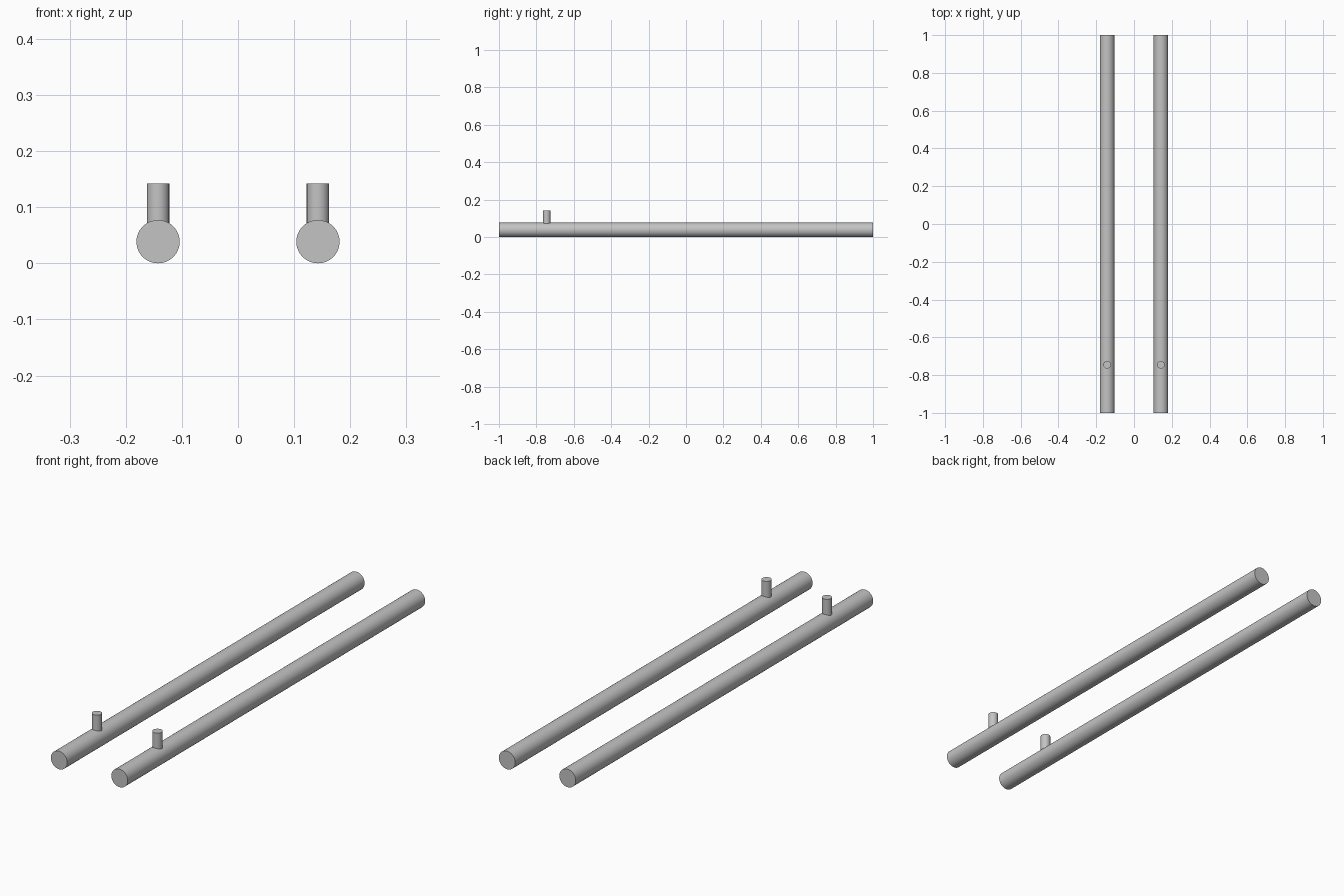
import bpy
import math

cube = bpy.data.objects.get("Cube")
if cube:
    bpy.data.objects.remove(cube, do_unlink=True)

# Single light grey metal
GREY = (0.55, 0.55, 0.55, 1.0)
metal = bpy.data.materials.new("light_grey_metal")
metal.use_nodes = True
metal.diffuse_color = GREY
metal.node_tree.nodes["Principled BSDF"].inputs["Base Color"].default_value = GREY

RAIL_RADIUS = 0.0385
RAIL_X = 0.1425
PEG_RADIUS = 0.02
PEG_Y = -0.745
PEG_TOP = 0.142


def rod(name, radius, length, location, rotation=(0, 0, 0)):
    """Smooth capped cylinder with sharp rims."""
    bpy.ops.mesh.primitive_cylinder_add(
        vertices=64, radius=radius, depth=length,
        location=location, rotation=rotation)
    obj = bpy.context.object
    obj.name = name
    obj.data.materials.append(metal)
    bpy.ops.object.shade_smooth_by_angle(angle=math.radians(30))
    return obj


# Two parallel rails, each with an upright peg near the front
for side, sign in (("left", 1), ("right", -1)):
    x = sign * RAIL_X
    rod(side + "_rail", RAIL_RADIUS, 2.0, (x, 0, RAIL_RADIUS), (math.pi / 2, 0, 0))
    peg_length = PEG_TOP - RAIL_RADIUS
    rod(side + "_peg", PEG_RADIUS, peg_length,
        (x, PEG_Y, RAIL_RADIUS + peg_length / 2))
